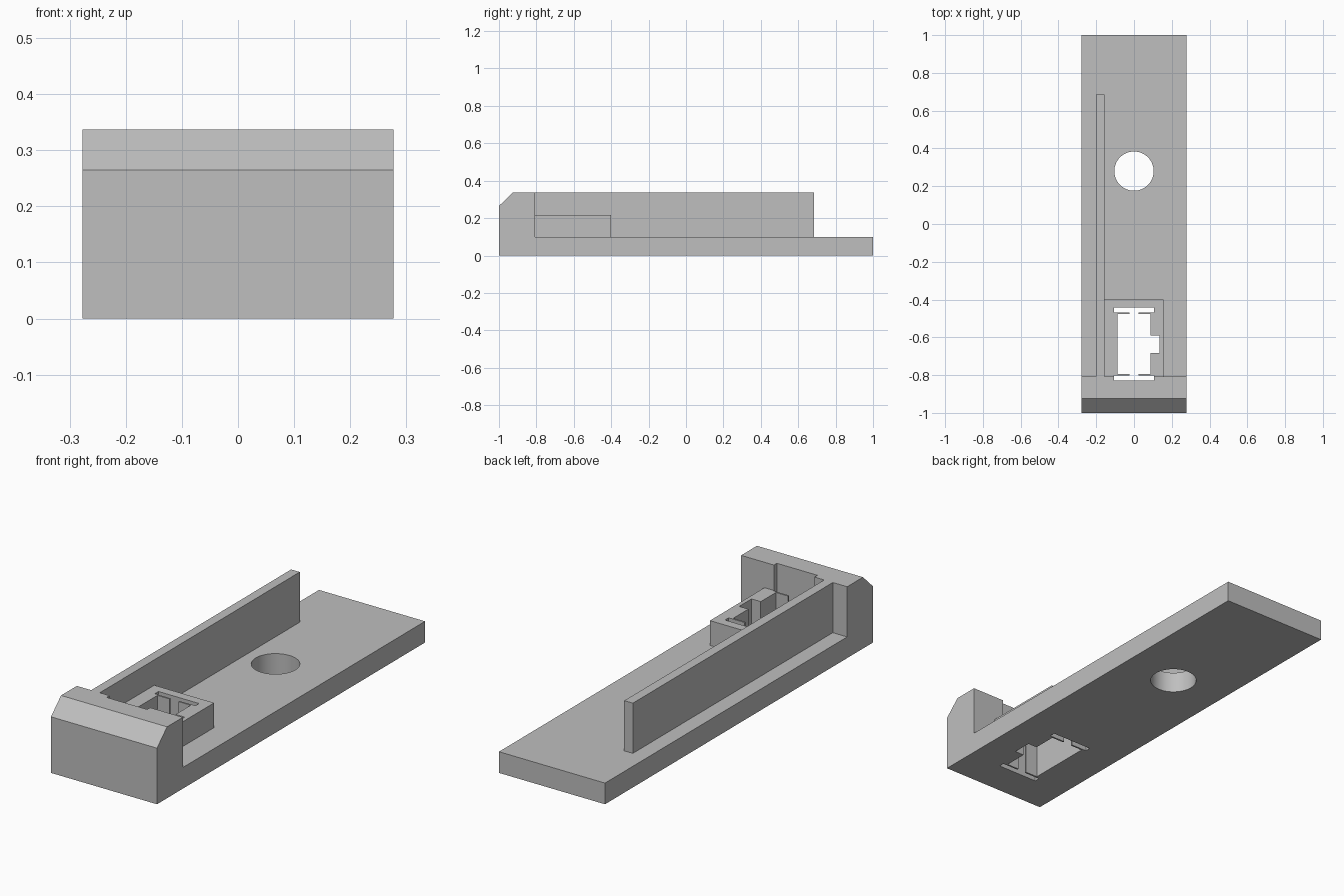
import bpy
import bmesh
from mathutils import Matrix, Vector

cube = bpy.data.objects.get("Cube")
if cube:
    bpy.data.objects.remove(cube, do_unlink=True)

grey = bpy.data.materials.new("plain grey")
grey.use_nodes = True
colour = (0.52, 0.52, 0.52, 1)
grey.diffuse_color = colour
grey.node_tree.nodes["Principled BSDF"].inputs["Base Color"].default_value = colour

HALF_W = 0.277
BASE_TOP = 0.1
TOP = 0.337
BLOCK_BACK = -0.807


def finish(name, bm):
    bmesh.ops.recalc_face_normals(bm, faces=bm.faces)
    mesh = bpy.data.meshes.new(name)
    bm.to_mesh(mesh)
    bm.free()
    mesh.materials.append(grey)
    obj = bpy.data.objects.new(name, mesh)
    bpy.context.collection.objects.link(obj)
    return obj


def extrude(name, points, offset):
    """Solid made by sweeping a closed outline along an offset."""
    bm = bmesh.new()
    face = bm.faces.new([bm.verts.new(p) for p in points])
    swept = bmesh.ops.extrude_face_region(bm, geom=[face])["geom"]
    verts = [v for v in swept if isinstance(v, bmesh.types.BMVert)]
    bmesh.ops.translate(bm, verts=verts, vec=Vector(offset))
    return finish(name, bm)


def box(name, x0, x1, y0, y1, z0, z1):
    outline = [(x0, y0, z0), (x1, y0, z0), (x1, y1, z0), (x0, y1, z0)]
    return extrude(name, outline, (0, 0, z1 - z0))


def combine(target, tool, operation):
    mod = target.modifiers.new(operation.lower(), "BOOLEAN")
    mod.operation = operation
    mod.solver = "EXACT"
    mod.object = tool
    bpy.context.view_layer.objects.active = target
    bpy.ops.object.modifier_apply(modifier=mod.name)
    bpy.data.objects.remove(tool, do_unlink=True)


# Base plate and chamfered front block, swept across the width
side = [(-1, 0), (1, 0), (1, BASE_TOP), (BLOCK_BACK, BASE_TOP),
        (BLOCK_BACK, TOP), (-0.925, TOP), (-1, 0.265)]
body = extrude("mount_body", [(-HALF_W, y, z) for y, z in side], (2 * HALF_W, 0, 0))

# Long side wall and low socket housing, rooted in the base and block
combine(body, box("side_wall", -0.202, -0.157, -0.87, 0.685, 0.05, TOP), "UNION")
combine(body, box("socket_housing", -0.17, 0.155, -0.87, -0.4, 0.05, 0.217), "UNION")

# Socket opening: end slots behind thin split tabs, and a side notch
SLOT, OPEN, GAP = 0.106, 0.087, 0.023
back = [(OPEN, -0.477), (GAP, -0.477), (GAP, -0.469), (SLOT, -0.469), (SLOT, -0.442)]
front = [(SLOT, -0.829), (SLOT, -0.803), (GAP, -0.803), (GAP, -0.795), (OPEN, -0.795)]
notch = [(0.135, -0.682), (0.135, -0.59)]
right = front + [(OPEN, notch[0][1])] + notch + [(OPEN, notch[1][1])] + back
left = [(-x, y) for x, y in reversed(front + back)]
socket = extrude("socket_cutter", [(x, y, -0.1) for x, y in right + left], (0, 0, 0.6))
socket.hide_render = True
combine(body, socket, "DIFFERENCE")

# Round hole through the base
bm = bmesh.new()
bmesh.ops.create_cone(bm, cap_ends=True, segments=64, radius1=0.104, radius2=0.104,
                      depth=0.5, matrix=Matrix.Translation((0, 0.28, 0.05)))
hole = finish("hole_cutter", bm)
hole.hide_render = True
combine(body, hole, "DIFFERENCE")

bpy.ops.object.select_all(action="DESELECT")
body.select_set(True)
bpy.context.view_layer.objects.active = body
bpy.ops.object.shade_smooth_by_angle()
